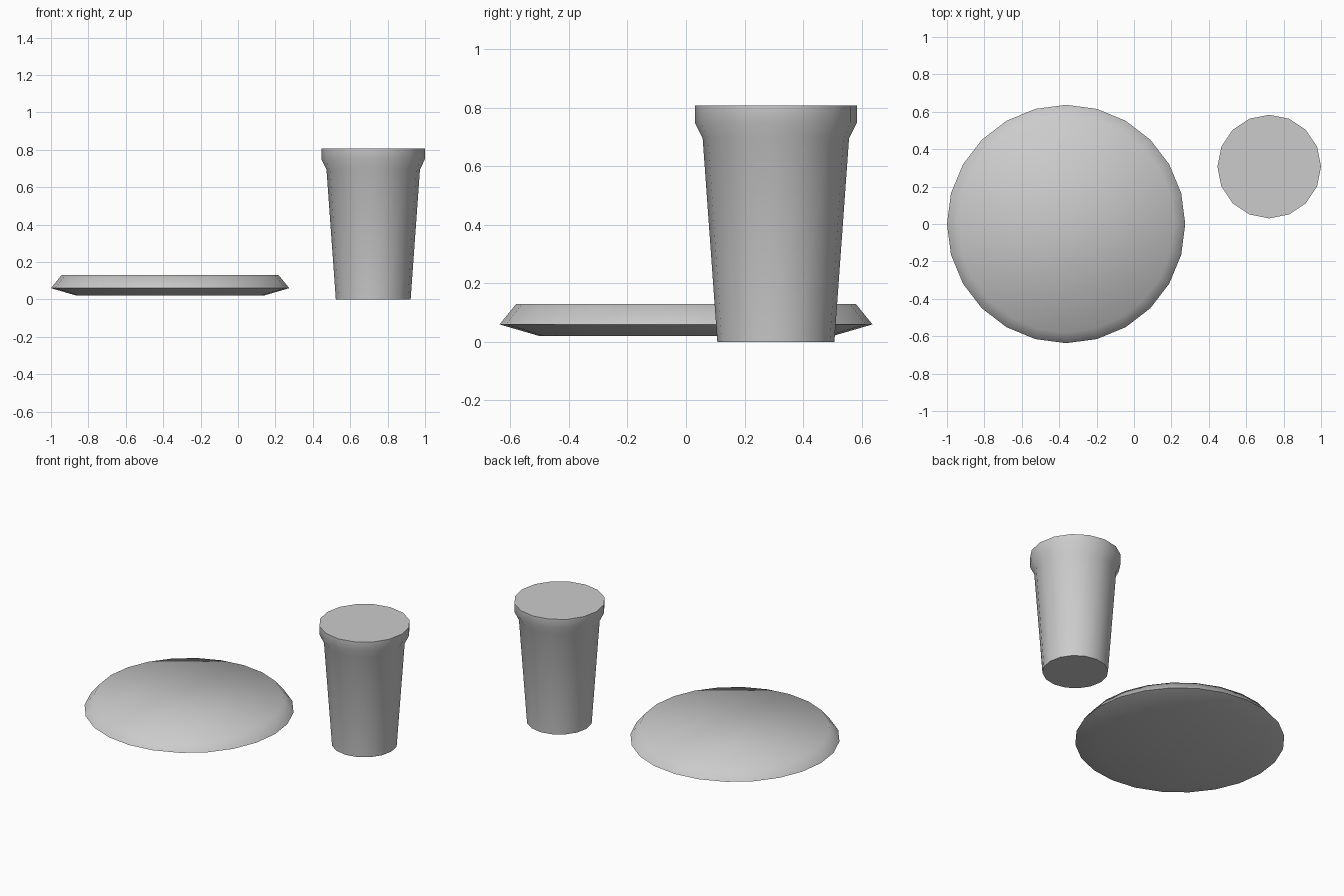
import bpy
import bmesh
import math

if "Cube" in bpy.data.objects:
    bpy.data.objects.remove(bpy.data.objects["Cube"])

grey = bpy.data.materials.new("light grey")
grey.diffuse_color = (0.6, 0.6, 0.6, 1.0)
grey.use_nodes = True
grey.node_tree.nodes["Principled BSDF"].inputs["Base Color"].default_value = grey.diffuse_color


def turned(name, profile, sides, centre):
    """Closed solid turned around a vertical axis from (radius, height) points."""
    bm = bmesh.new()
    rings = []
    for r, z in profile:
        rings.append([bm.verts.new((r * math.cos(2 * math.pi * i / sides),
                                    r * math.sin(2 * math.pi * i / sides), z))
                      for i in range(sides)])
    for low, high in zip(rings, rings[1:]):
        for i in range(sides):
            j = (i + 1) % sides
            bm.faces.new((low[i], low[j], high[j], high[i]))
    bm.faces.new(rings[0][::-1])
    bm.faces.new(rings[-1])
    mesh = bpy.data.meshes.new(name)
    bm.to_mesh(mesh)
    bm.free()
    mesh.materials.append(grey)
    obj = bpy.data.objects.new(name, mesh)
    obj.location = (centre[0], centre[1], 0)
    bpy.context.collection.objects.link(obj)
    bpy.ops.object.select_all(action='DESELECT')
    obj.select_set(True)
    bpy.context.view_layer.objects.active = obj
    bpy.ops.object.shade_smooth_by_angle(angle=math.radians(60))
    return obj


# Plate: shallow underside, sharp outer rim, sloped shoulder and flat top
turned("plate", [(0.5, 0.02), (0.637, 0.06), (0.58, 0.13)], 24, (-0.363, 0))

# Cup: tapered body with a flared lip
turned("cup", [(0.2, 0), (0.25, 0.695), (0.277, 0.75), (0.277, 0.807)], 16, (0.723, 0.307))
